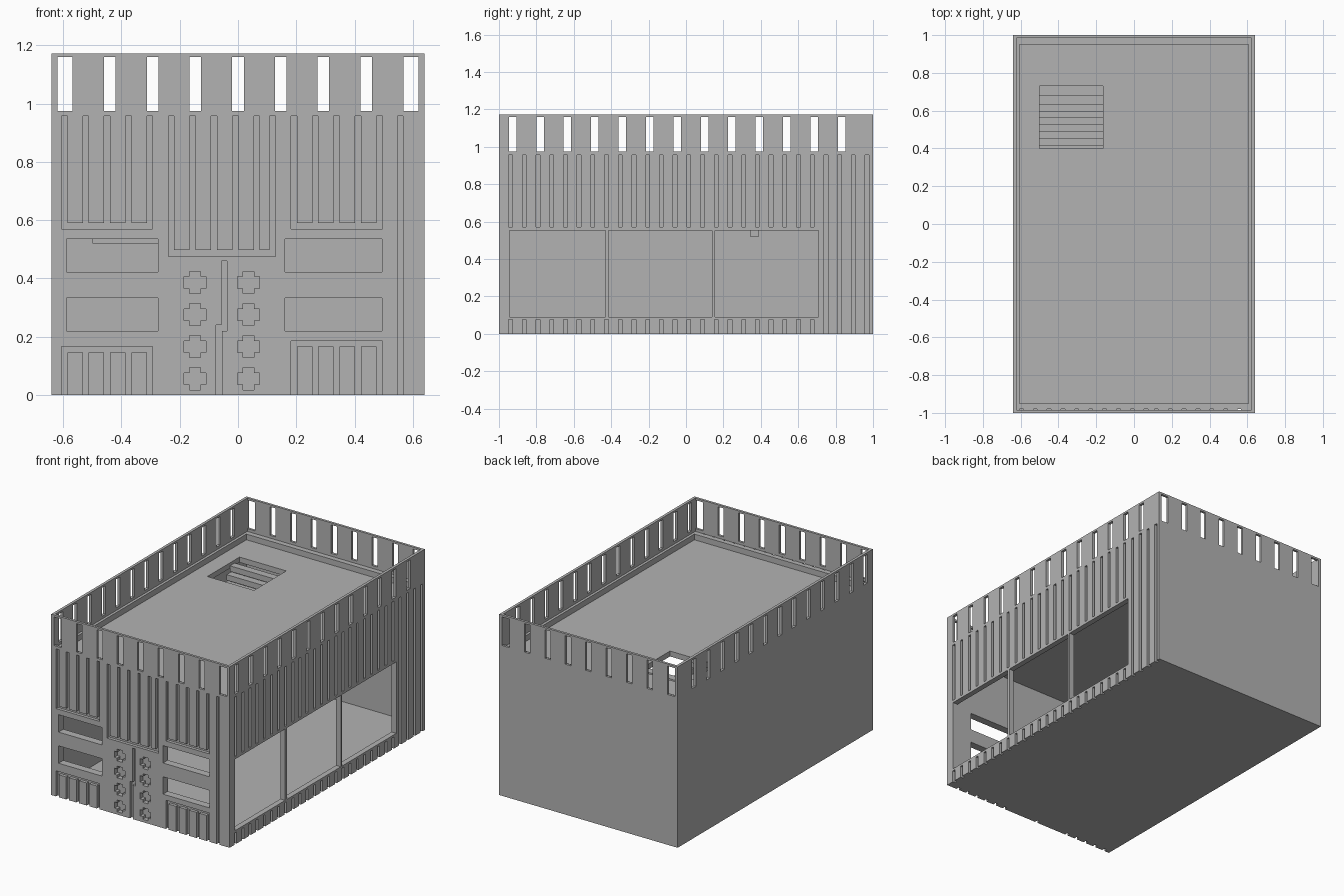
import bpy, bmesh
from mathutils import Matrix, Vector

if "Cube" in bpy.data.objects:
    bpy.data.objects.remove(bpy.data.objects["Cube"], do_unlink=True)

HX, HY, TOP = 0.64, 1.0, 1.173      # half width, half depth, height
PITCH, GROOVE = 0.0733, 0.01        # groove spacing and half width
DEPTH = 0.02                        # groove depth
OUT = 0.1                           # how far cutters stick out

grey = bpy.data.materials.new("plain_grey")
grey.use_nodes = True
grey.diffuse_color = (0.45, 0.45, 0.45, 1)
grey.node_tree.nodes["Principled BSDF"].inputs["Base Color"].default_value = (0.45, 0.45, 0.45, 1)


def boxes(name, spans):
    """One object made of boxes, each given as x, y and z ranges."""
    bm = bmesh.new()
    for span in spans:
        low = Vector([s[0] for s in span])
        high = Vector([s[1] for s in span])
        size = high - low
        bmesh.ops.create_cube(bm, size=1, matrix=Matrix.Translation((low + high) / 2)
                              @ Matrix.Diagonal((*size, 1)))
    mesh = bpy.data.meshes.new(name)
    bm.to_mesh(mesh)
    bm.free()
    mesh.materials.append(grey)
    obj = bpy.data.objects.new(name, mesh)
    bpy.context.collection.objects.link(obj)
    return obj


def carve(target, spans):
    """Cut a set of separate boxes out of the target."""
    cutter = boxes("cutter", spans)
    cutter.hide_render = True
    mod = target.modifiers.new("cut", 'BOOLEAN')
    mod.operation, mod.solver, mod.object = 'DIFFERENCE', 'EXACT', cutter
    bpy.context.view_layer.objects.active = target
    bpy.ops.object.modifier_apply(modifier=mod.name)
    bpy.data.objects.remove(cutter, do_unlink=True)


def around(c, half):
    return (c - half, c + half)


def front(x, z, depth=DEPTH):
    return (x, (-HY - OUT, -HY + depth), z)


def side(y, z, depth=DEPTH):
    return ((HX - depth, HX + OUT), y, z)


shell = boxes("building_shell", [((-HX, HX), (-HY, HY), (0, TOP))])

# Room, sunken roof and thin parapet
carve(shell, [((-0.605, 0.605), (-0.95, 0.95), (0.055, 0.885)),
              ((-0.605, 0.605), (-0.95, 0.95), (0.92, TOP + OUT))])
carve(shell, [((-0.622, 0.622), (-0.984, 0.984), (0.957, TOP + OUT))])

# Parapet slots, cut through opposite walls together
slot_z = (0.975, 1.16)
across = [around(i * 2 * PITCH, 0.02) for i in range(-3, 4)] + [(-0.62, -0.568), (0.568, 0.62)]
carve(shell, [(x, (-HY - OUT, HY + OUT), slot_z) for x in across])
carve(shell, [((-HX - OUT, HX + OUT), around(-0.927 + i * 2 * PITCH, 0.02), slot_z)
              for i in range(13)])

# Side windows, front windows and stair opening
openings = [side(y, (0.09, 0.553), 0.08) for y in ((-0.945, -0.43), (-0.414, 0.14), (0.154, 0.708))]
openings += [front(x, z, 0.1) for x in ((-0.588, -0.274), (0.162, 0.495))
             for z in ((0.22, 0.333), (0.422, 0.535))]
openings.append(((-0.5, -0.165), (0.4, 0.73), (0.87, 0.95)))
carve(shell, openings)

# Side grooves: split by the windows, then full height behind them
grooves = []
for i in range(27):
    y = around(-0.938 + i * PITCH, GROOVE)
    if i < 23:
        grooves += [side(y, (-OUT, 0.076), 0.018), side(y, (0.57, 0.957), 0.018)]
    else:
        grooves.append(side(y, (-OUT, 0.957), 0.018))

# Front combs: vertical teeth joined by a bar
left = [-0.596 + i * PITCH for i in range(5)]
right = [0.192 + i * PITCH for i in range(5)]
middle = [-0.229 + i * PITCH for i in range(5)] + [0.118]
bars = []
for xs, z, bar in ((left, (0.57, 0.957), (0.57, 0.59)),
                   (middle, (0.476, 0.957), (0.476, 0.497)),
                   (right, (0.57, 0.957), (0.57, 0.59)),
                   (left, (-OUT, 0.166), (0.146, 0.166)),
                   (right, (-OUT, 0.186), (0.166, 0.186))):
    grooves += [front(around(x, GROOVE), z) for x in xs]
    bars.append(front((xs[0] - GROOVE, xs[-1] + GROOVE), bar))
grooves.append(front(around(0.557, GROOVE), (-OUT, 0.957)))

# Stepped door gap and cross shaped recesses
grooves.append(front((-0.057, -0.037), (0.22, 0.46)))
bars.append(front((-0.075, -0.055), (-OUT, 0.24)))
for x in (-0.148, 0.036):
    for i in range(4):
        z = 0.056 + i * 0.11
        grooves.append(front(around(x, 0.038), around(z, 0.02), 0.03))
        bars.append(front(around(x, 0.019), around(z, 0.038), 0.03))
carve(shell, grooves)
carve(shell, bars)

# Floating stair up to the roof opening
boxes("stair_treads", [((-0.5, -0.165), (0.342 + i * 0.0364, 0.39 + i * 0.0364),
                        (0.52 + i * 0.043, 0.556 + i * 0.043)) for i in range(9)])
